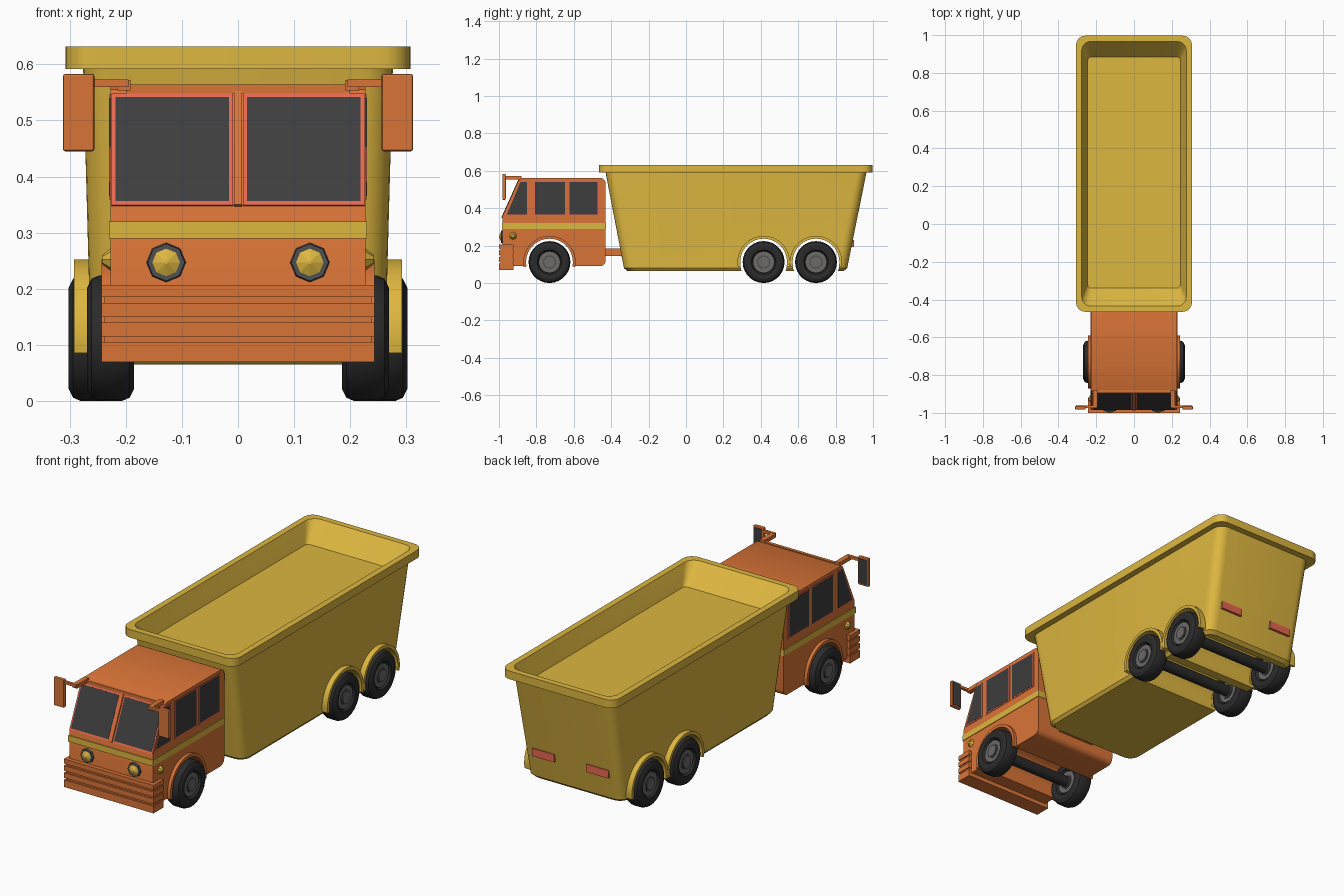
import bpy, bmesh
from math import sin, cos, pi, radians
from mathutils import Matrix, Vector

if "Cube" in bpy.data.objects:
    bpy.data.objects.remove(bpy.data.objects["Cube"])


def material(name, r, g, b):
    m = bpy.data.materials.new(name)
    m.use_nodes = True
    m.diffuse_color = (r, g, b, 1)
    m.node_tree.nodes["Principled BSDF"].inputs["Base Color"].default_value = (r, g, b, 1)
    return m


ORANGE = material("orange paint", .70, .175, .038)
YELLOW = material("yellow paint", .73, .474, .051)
RED = material("red trim", .85, .145, .084)
GLASS = material("dark glass", .047, .047, .047)
RUBBER = material("black rubber", .024, .024, .024)
GREY = material("grey metal", .15, .145, .14)
DARK = material("dark grey metal", .075, .08, .085)


def finish(name, bm, mat, smooth=True):
    bmesh.ops.recalc_face_normals(bm, faces=bm.faces)
    me = bpy.data.meshes.new(name)
    bm.to_mesh(me)
    bm.free()
    ob = bpy.data.objects.new(name, me)
    bpy.context.collection.objects.link(ob)
    if mat:
        me.materials.append(mat)
    if smooth:
        bpy.ops.object.select_all(action='DESELECT')
        ob.select_set(True)
        bpy.context.view_layer.objects.active = ob
        bpy.ops.object.shade_smooth_by_angle(angle=radians(32))
    return ob


def loft(name, rings, mat, smooth=True):
    """Skin closed rings of equal length and cap both ends."""
    bm = bmesh.new()
    vs = [[bm.verts.new(p) for p in ring] for ring in rings]
    n = len(vs[0])
    for a, b in zip(vs, vs[1:]):
        for i in range(n):
            j = (i + 1) % n
            bm.faces.new((a[i], a[j], b[j], b[i]))
    bm.faces.new(vs[0])
    bm.faces.new(vs[-1])
    return finish(name, bm, mat, smooth)


def prism(name, yz, x0, x1, mat, smooth=True):
    """Extrude a side profile across the width."""
    return loft(name, [[(x, y, z) for y, z in yz] for x in (x0, x1)], mat, smooth)


def box(name, x, y, z, mat, bevel=0):
    bm = bmesh.new()
    bmesh.ops.create_cube(bm, size=1)
    for v in bm.verts:
        for k, (lo, hi) in enumerate((x, y, z)):
            v.co[k] = lo if v.co[k] < 0 else hi
    if bevel:
        bmesh.ops.bevel(bm, geom=bm.edges[:], offset=bevel, segments=2, affect='EDGES', profile=.5)
    return finish(name, bm, mat, False)


def cone(name, loc, r1, r2, depth, axis, sides, mat, smooth=True):
    bm = bmesh.new()
    bmesh.ops.create_cone(bm, cap_ends=True, segments=sides, radius1=r1, radius2=r2, depth=depth)
    rot = Vector((0, 0, 1)).rotation_difference(Vector(axis)).to_matrix().to_4x4()
    bm.transform(Matrix.Translation(loc) @ rot)
    return finish(name, bm, mat, smooth)


def plate(name, pts, normal, lift, mat):
    """Thin panel raised off a surface."""
    off = Vector(normal).normalized() * lift
    return loft(name, [[Vector(p) - off for p in pts], [Vector(p) + off for p in pts]], mat, False)


def cut_arches(ob, centres):
    """Cut wheel arches right across the body."""
    for y in centres:
        cutter = cone("arch_cutter", (0, y, AXLE_Z), .127, .127, 1, (1, 0, 0), 40, None, False)
        mod = ob.modifiers.new("arch", 'BOOLEAN')
        mod.object, mod.solver = cutter, 'EXACT'
        bpy.context.view_layer.objects.active = ob
        bpy.ops.object.modifier_apply(modifier=mod.name)
        bpy.data.objects.remove(cutter)
    bpy.ops.object.select_all(action='DESELECT')
    ob.select_set(True)
    bpy.context.view_layer.objects.active = ob
    bpy.ops.object.shade_smooth_by_angle(angle=radians(32))


AXLE_Z = .112
FRONT_Y, REAR_YS = -.73, (.415, .695)


# Dump bed: rounded tub with a rim and a shallow inside
def tub_ring(hx, y0, y1, z, r=.05, steps=6):
    pts = []
    corners = ((hx - r, y1 - r), (r - hx, y1 - r), (r - hx, y0 + r), (hx - r, y0 + r))
    for q, (cx, cy) in enumerate(corners):
        for i in range(steps + 1):
            a = pi / 2 * (q + i / steps)
            pts.append((cx + r * cos(a), cy + r * sin(a), z))
    return pts


bed = loft("dump_bed", [
    tub_ring(.25, -.315, .845, .065), tub_ring(.262, -.332, .862, .08),
    tub_ring(.276, -.43, .965, .592), tub_ring(.307, -.465, .997, .592),
    tub_ring(.307, -.465, .997, .632), tub_ring(.277, -.435, .967, .632),
    tub_ring(.245, -.34, .885, .54, .02)], YELLOW)
cut_arches(bed, REAR_YS)

# Cab body
def slant_y(z):
    return -.98 + (z - .35) * .45


def arc(cy, cz, r, a0, a1, n):
    return [(cy + r * cos(radians(a0 + (a1 - a0) * i / n)),
             cz + r * sin(radians(a0 + (a1 - a0) * i / n))) for i in range(n + 1)]


cab = prism("cab", [(-.98, .09), (-.98, .35), (slant_y(.555), .555), (-.875, .562)]
            + arc(-.46, .532, .03, 90, 0, 5) + arc(-.46, .12, .03, 0, -90, 5), -.227, .227, ORANGE)
cut_arches(cab, [FRONT_Y])
box("cab_stripe", (-.23, .23), (-.985, -.428), (.29, .32), YELLOW)
box("chassis_link", (-.1, .1), (-.45, -.3), (.145, .185), ORANGE)
box("roof_visor", (-.2, .2), (-.895, -.88), (.548, .564), ORANGE)

# Bumper: core with four slats
box("bumper_core", (-.238, .238), (-.992, -.925), (.075, .2), ORANGE)
for z0, z1 in ((.07, .105), (.115, .14), (.15, .175), (.185, .207)):
    box("bumper_slat", (-.243, .243), (-1, -.922), (z0, z1), ORANGE)


# Windows: a red frame under a slightly raised pane
def windshield(x0, x1, z0, z1, s):
    return [(s * x, slant_y(z), z) for x, z in ((x0, z0), (x1, z0), (x1, z1), (x0, z1))]


slope = (0, -1, .45)
plate("windshield_post", windshield(-.007, .007, .347, .55, 1), slope, .007, ORANGE)
side_windows = (
    ((-.958, .365), (-.85, .365), (-.85, .54), (-.885, .54)),
    ((-.808, .365), (-.648, .365), (-.648, .54), (-.808, .54)),
    ((-.622, .365), (-.472, .365), (-.472, .54), (-.622, .54)))
for s in (-1, 1):
    plate("windshield_frame", windshield(.009, .225, .348, .547, s), slope, .003, RED)
    plate("windshield_glass", windshield(.016, .218, .355, .54, s), slope, .0045, GLASS)
    for win in side_windows:
        my = sum(p[0] for p in win) / 4
        frame = [(y + (.007 if y > my else -.007), z + (.007 if z > .45 else -.007)) for y, z in win]
        for name, pts, lift, mat in (("side_window_frame", frame, .002, RED),
                                     ("side_window_glass", win, .003, GLASS)):
            plate(name, [(s * .227, y, z) for y, z in pts], (1, 0, 0), lift, mat)

    # Headlights, side lamps and tail lamps
    cone("headlight_ring", (s * .128, -.983, .247), .036, .033, .014, (0, -1, 0), 8, DARK, False)
    cone("headlight_lens", (s * .128, -.994, .247), .028, .003, .011, (0, -1, 0), 8, YELLOW, False)
    cone("side_lamp", (s * .234, -.925, .252), .021, .008, .016, (s, 0, 0), 8, YELLOW, False)
    box("tail_lamp", sorted((s * .087, s * .207)), (.87, .897), (.192, .23), RED)

    # Door mirrors on arms
    box("mirror_housing", sorted((s * .256, s * .312)), (-.982, -.964), (.445, .583), ORANGE, .004)
    box("mirror_glass", sorted((s * .262, s * .306)), (-.966, -.962), (.453, .575), GLASS)
    box("mirror_arm", sorted((s * .195, s * .262)), (-.975, -.962), (.56, .573), ORANGE)
    box("mirror_bracket", sorted((s * .192, s * .216)), (-.97, -.88), (.553, .572), ORANGE)


# Fenders and wheels
def fender(name, y, s, x0, x1, mat):
    ring = arc(y, AXLE_Z, .14, -11, 191, 28) + arc(y, AXLE_Z, .125, 191, -11, 28)
    prism(name, ring, s * x0, s * x1, mat)


def wheel(name, y, s, x0, x1):
    mid, h = (x0 + x1) / 2, (x1 - x0) / 2
    half = [(.058, h - .016), (.066, h - .003), (.09, h), (.106, h - .008), (.112, h - .022)]
    profile = half + [(r, -w) for r, w in reversed(half)]
    n = 28
    loft(name + "_tire", [[(s * (mid + w), y + r * cos(2 * pi * i / n), AXLE_Z + r * sin(2 * pi * i / n))
                           for i in range(n)] for r, w in profile], RUBBER)
    cone(name + "_rim", (s * mid, y, AXLE_Z), .056, .056, 2 * h - .022, (s, 0, 0), 24, GREY)
    cone(name + "_hub_ring", (s * mid, y, AXLE_Z), .036, .036, 2 * h - .016, (s, 0, 0), 20, DARK)
    cone(name + "_hub_cap", (s * mid, y, AXLE_Z), .029, .029, 2 * h - .008, (s, 0, 0), 16, GREY)


for s in (-1, 1):
    fender("front_fender", FRONT_Y, s, .215, .243, ORANGE)
    wheel("front_wheel", FRONT_Y, s, .185, .269)
    for y in REAR_YS:
        fender("rear_fender", y, s, .235, .292, YELLOW)
        wheel("rear_wheel", y, s, .218, .302)
for y in (FRONT_Y,) + REAR_YS:
    cone("axle", (0, y, AXLE_Z), .027, .027, .46, (1, 0, 0), 16, RUBBER)
